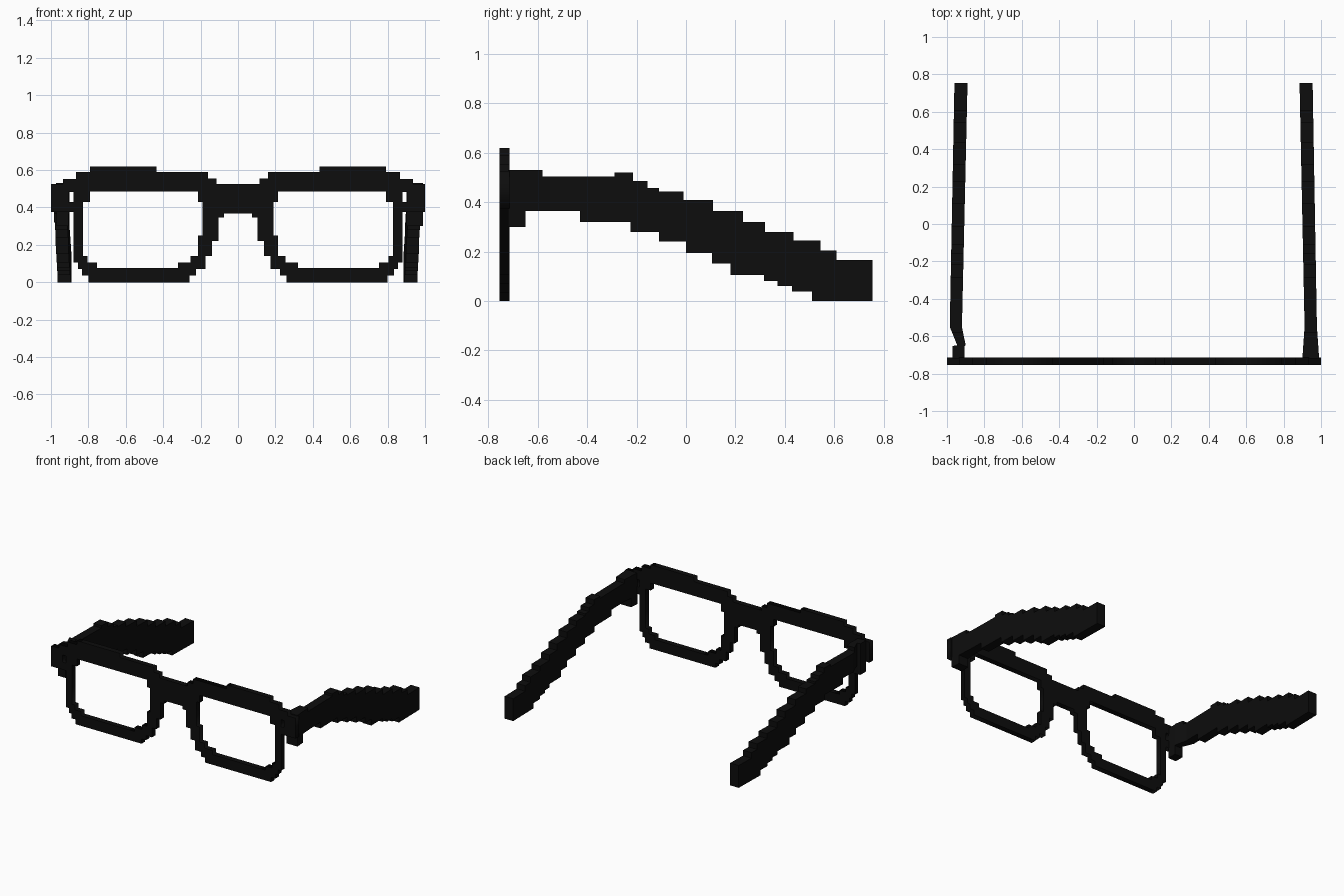
import bpy, bmesh, math

if "Cube" in bpy.data.objects:
    bpy.data.objects.remove(bpy.data.objects["Cube"])

black = bpy.data.materials.new("matte black")
black.diffuse_color = (0.004, 0.004, 0.004, 1)
black.use_nodes = True
black.node_tree.nodes["Principled BSDF"].inputs["Base Color"].default_value = black.diffuse_color


def stairs(points, start):
    """Turn (end position, height) pairs into a stepped outline."""
    out, a = [], start
    for end, h in points:
        out += [(a, h), (end, h)]
        a = end
    return out


# Front: stepped flat outline with lens and hinge openings
half = stairs([(.115, .525), (.16, .555), (.435, .59), (.79, .62),
               (.865, .59), (.935, .553), (1.0, .525)], 0)
half += [(1.0, .375), (.88, .375), (.88, .105), (.855, .105), (.855, .07), (.835, .07),
         (.835, .035), (.8, .035), (.8, 0), (.26, 0), (.26, .035), (.225, .035),
         (.225, .07), (.175, .07), (.175, .14), (.14, .14), (.14, .22), (.105, .22),
         (.105, .345), (.075, .345), (.075, .368)]
half = half[1:]
lens = [(.215, .485), (.215, .43), (.19, .43), (.19, .25), (.215, .25), (.215, .14),
        (.255, .14), (.255, .105), (.32, .105), (.32, .075), (.755, .075), (.755, .105),
        (.805, .105), (.805, .14), (.83, .14), (.83, .43), (.79, .43), (.79, .485)]
hinge_gap = [(.88, .43), (.907, .43), (.907, .483), (.88, .483)]


def mirror(pts):
    return [(-x, z) for x, z in reversed(pts)]


curve = bpy.data.curves.new("front_frame", 'CURVE')
curve.dimensions = '2D'
curve.fill_mode = 'BOTH'
curve.extrude = 0.02
for pts in (half + mirror(half), lens, mirror(lens), hinge_gap, mirror(hinge_gap)):
    s = curve.splines.new('POLY')
    s.points.add(len(pts) - 1)
    for p, (x, z) in zip(s.points, pts):
        p.co = (x, z, 0, 1)
    s.use_cyclic_u = True
frame = bpy.data.objects.new("front_frame", curve)
frame.location = (0, -.735, 0)
frame.rotation_euler = (math.pi / 2, 0, 0)
bpy.context.collection.objects.link(frame)
bpy.context.view_layer.objects.active = frame
frame.select_set(True)
bpy.ops.object.convert(target='MESH')
frame = bpy.context.object
frame.data.materials.clear()
frame.data.materials.append(black)

# Temple side profile (y, z)
top = stairs([(-.58, .53), (-.29, .503), (-.215, .52), (-.155, .485), (-.11, .458),
              (-.01, .443), (.11, .408), (.23, .365), (.32, .32), (.435, .28),
              (.545, .245), (.61, .205), (.755, .165)], -.72)
bottom = stairs([(-.65, .30), (-.43, .365), (-.225, .32), (-.11, .28), (0, .24),
                 (.105, .195), (.18, .152), (.315, .105), (.37, .08), (.43, .06),
                 (.51, .038), (.755, 0)], -.72)
profile = top + bottom[::-1]


def lerp(table, y, k):
    for a, b in zip(table, table[1:]):
        if y <= b[0] + 1e-5:
            t = (y - a[0]) / (b[0] - a[0])
            return a[k] + t * (b[k] - a[k])
    return table[-1][k]


def temple(name, side, table):
    """table rows: y, inner x, outer x"""
    bm = bmesh.new()
    f = bm.faces.new([bm.verts.new((0, y, z)) for y, z in profile])
    r = bmesh.ops.extrude_face_region(bm, geom=[f])
    for v in r["geom"]:
        if isinstance(v, bmesh.types.BMVert):
            v.co.x = 1
    for row in table[1:-1]:
        bmesh.ops.bisect_plane(bm, geom=bm.verts[:] + bm.edges[:] + bm.faces[:],
                               plane_co=(0, row[0], 0), plane_no=(0, 1, 0))
    for v in bm.verts:
        v.co.x = side * lerp(table, v.co.y, 2 if v.co.x > .5 else 1)
    bmesh.ops.triangulate(bm, faces=bm.faces[:])
    bmesh.ops.recalc_face_normals(bm, faces=bm.faces[:])
    me = bpy.data.meshes.new(name)
    bm.to_mesh(me)
    bm.free()
    me.materials.append(black)
    bpy.context.collection.objects.link(bpy.data.objects.new(name, me))


# Right arm runs straight to the hinge, left arm kinks inward before it
temple("right_temple", 1, [(-.72, .9, .99), (-.55, .912, .978), (.755, .885, .955)])
temple("left_temple", -1, [(-.72, .905, .97), (-.652, .905, .97), (-.648, .9, .945),
                           (-.55, .92, .985), (.755, .89, .96)])
